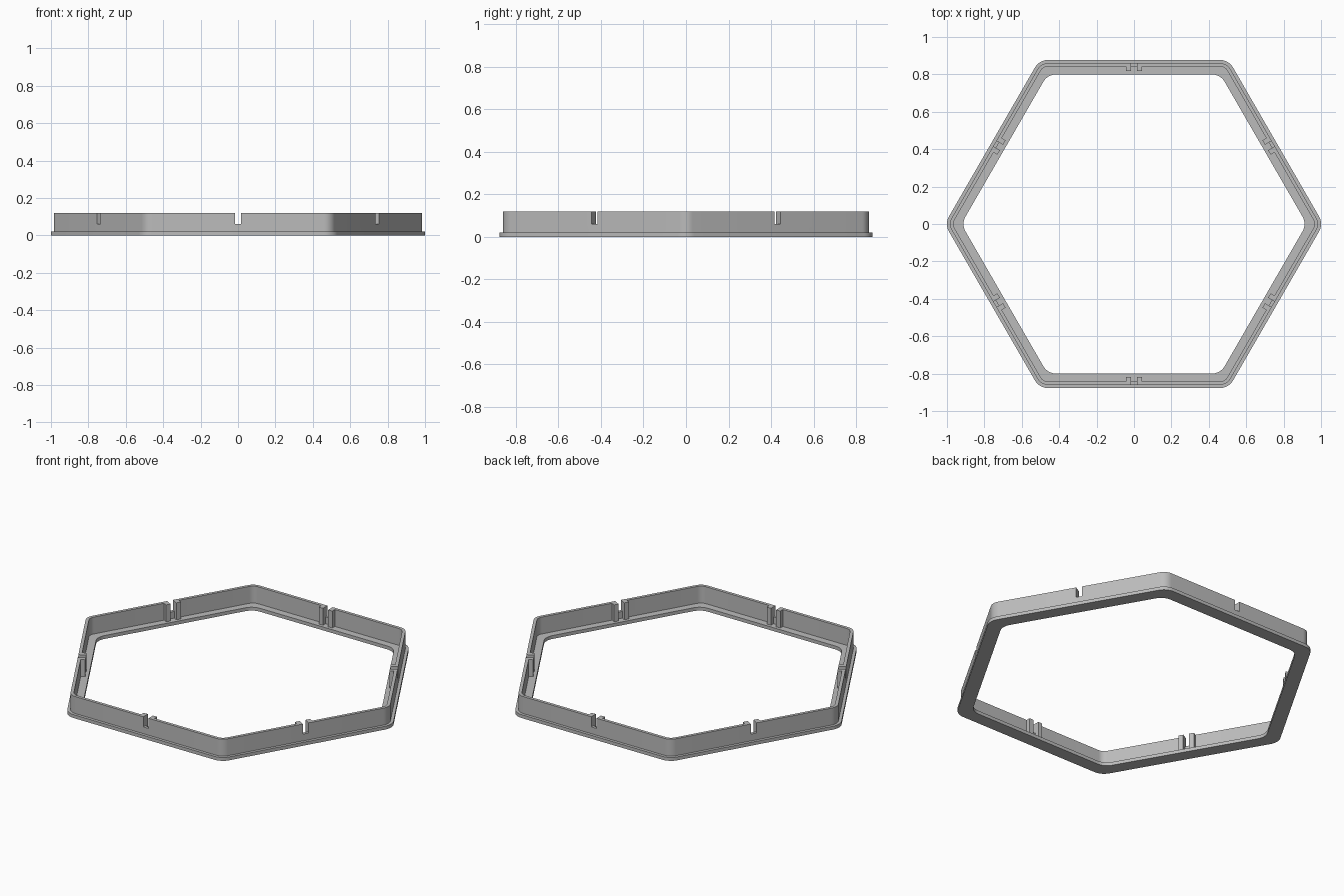
import bpy, bmesh, math
from mathutils import Matrix, Vector

if "Cube" in bpy.data.objects:
    bpy.data.objects.remove(bpy.data.objects["Cube"])

grey = bpy.data.materials.new("light grey")
grey.diffuse_color = (0.5, 0.5, 0.5, 1)
grey.use_nodes = True
grey.node_tree.nodes["Principled BSDF"].inputs["Base Color"].default_value = grey.diffuse_color


def make_object(name, bm):
    bmesh.ops.recalc_face_normals(bm, faces=bm.faces)
    mesh = bpy.data.meshes.new(name)
    bm.to_mesh(mesh)
    bm.free()
    mesh.materials.append(grey)
    obj = bpy.data.objects.new(name, mesh)
    bpy.context.collection.objects.link(obj)
    return obj


def rounded_hexagon(apothem, radius, z, steps=8):
    """Points of a hexagon with filleted corners, one corner on +x."""
    centre = (apothem - radius) / math.cos(math.pi / 6)
    points = []
    for k in range(6):
        corner = k * math.pi / 3
        for s in range(steps + 1):
            a = corner - math.pi / 6 + s / steps * math.pi / 3
            points.append(Vector((centre * math.cos(corner) + radius * math.cos(a),
                                  centre * math.sin(corner) + radius * math.sin(a), z)))
    return points


def add_box(bm, lo, hi, angle):
    lo, hi = Vector(lo), Vector(hi)
    matrix = (Matrix.Rotation(angle, 4, 'Z') @ Matrix.Translation((lo + hi) / 2)
              @ Matrix.Diagonal((*(hi - lo), 1)))
    bmesh.ops.create_cube(bm, size=1, matrix=matrix)


# Frame: flat flange with a thin upright wall (apothem, corner radius, height)
profile = [(0.80, 0.08, 0), (0.877, 0.08, 0), (0.877, 0.08, 0.02), (0.86, 0.063, 0.02),
           (0.86, 0.063, 0.12), (0.842, 0.045, 0.12), (0.842, 0.045, 0.02), (0.80, 0.08, 0.02)]
bm = bmesh.new()
rings = [[bm.verts.new(p) for p in rounded_hexagon(*row)] for row in profile]
for i, ring in enumerate(rings):
    after = rings[(i + 1) % len(rings)]
    for j in range(len(ring)):
        k = (j + 1) % len(ring)
        bm.faces.new((ring[j], ring[k], after[k], after[j]))
frame = make_object("frame", bm)

# Notches: three long bars cut the middle of all six walls
bm = bmesh.new()
for k in range(6):
    add_box(bm, (-0.017, 0.7, 0.06), (0.017, 1.0, 0.2), k * math.pi / 3)
cutter = make_object("notch_cutter", bm)
cutter.hide_render = True
cutter.hide_set(True)
cut = frame.modifiers.new("notches", 'BOOLEAN')
cut.operation = 'DIFFERENCE'
cut.solver = 'EXACT'
cut.object = cutter
bpy.context.view_layer.objects.active = frame
frame.select_set(True)
bpy.ops.object.modifier_apply(modifier=cut.name)
bpy.ops.object.shade_smooth_by_angle(angle=math.radians(30))
bpy.data.objects.remove(cutter)

# Ribs: a pair beside each notch on the inside of the wall
bm = bmesh.new()
for k in range(6):
    for x in (-0.044, 0.017):
        add_box(bm, (x, 0.818, 0.02), (x + 0.027, 0.842, 0.12), k * math.pi / 3)
make_object("notch_ribs", bm)
